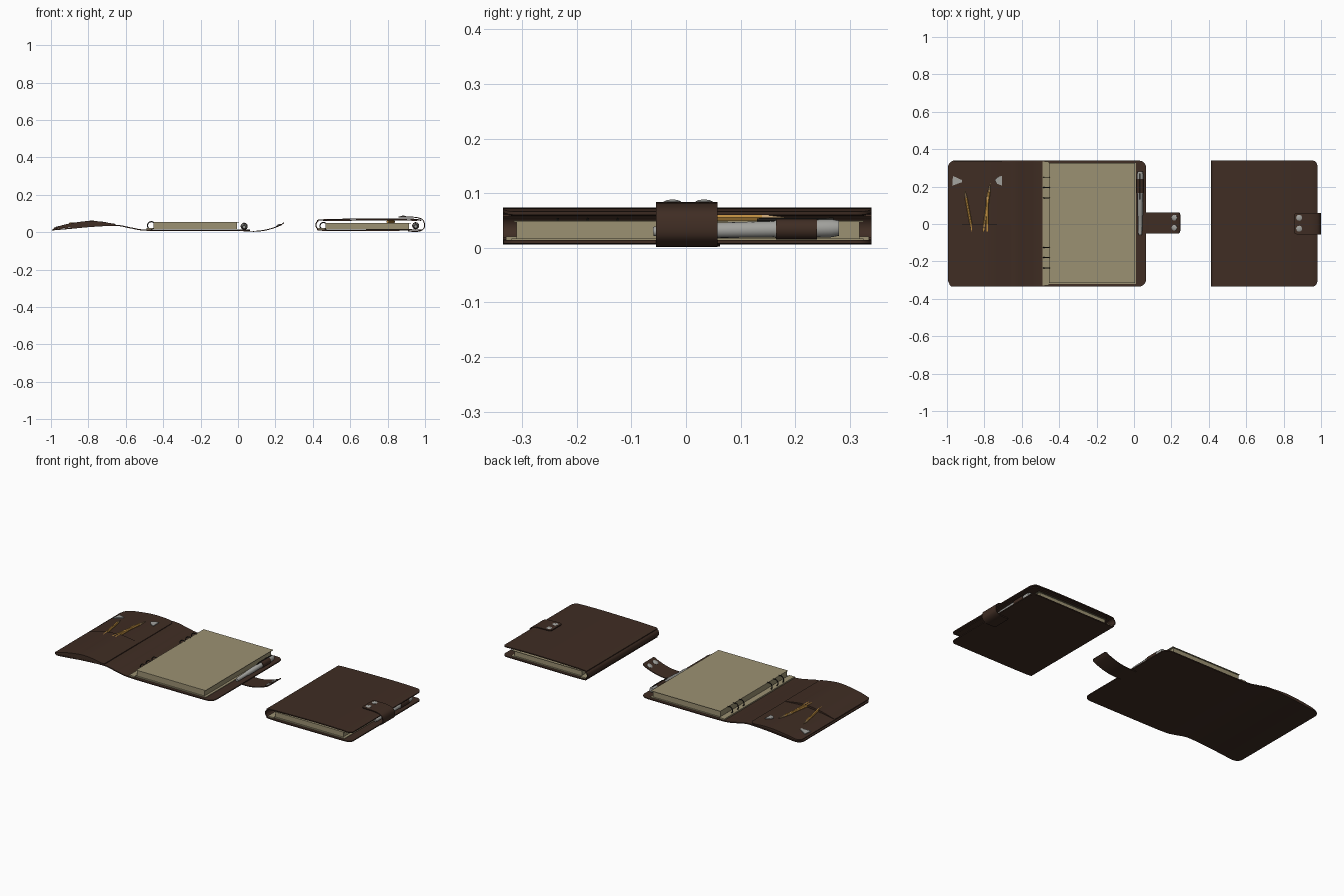
import bpy, bmesh, math
from mathutils import Vector

if "Cube" in bpy.data.objects:
    bpy.data.objects.remove(bpy.data.objects["Cube"])


def material(name, r, g, b):
    m = bpy.data.materials.new(name)
    m.use_nodes = True
    m.diffuse_color = (r, g, b, 1)
    m.node_tree.nodes["Principled BSDF"].inputs["Base Color"].default_value = (r, g, b, 1)
    return m


LEATHER = material("brown leather", .05, .026, .017)
PAPER = material("cream paper", .33, .285, .17)
SILVER = material("grey metal", .36, .36, .34)
BLACK = material("dark metal", .02, .018, .015)
YELLOW = material("pencil yellow", .5, .26, .05)
WOOD = material("pencil wood", .55, .36, .17)


def finish(name, bm, mats, smooth=True):
    bmesh.ops.recalc_face_normals(bm, faces=bm.faces)
    me = bpy.data.meshes.new(name)
    bm.to_mesh(me)
    bm.free()
    for m in mats:
        me.materials.append(m)
    ob = bpy.data.objects.new(name, me)
    bpy.context.collection.objects.link(ob)
    if smooth:
        bpy.ops.object.select_all(action='DESELECT')
        bpy.context.view_layer.objects.active = ob
        ob.select_set(True)
        bpy.ops.object.shade_smooth_by_angle(angle=math.radians(35))
    return ob


def spline(points, steps=10):
    """Smooth curve through the points."""
    p = [Vector(q) for q in points]
    p = [2 * p[0] - p[1]] + p + [2 * p[-1] - p[-2]]
    out = []
    for a, b, c, d in zip(p, p[1:], p[2:], p[3:]):
        for i in range(steps):
            t = i / steps
            out.append(.5 * (2 * b + (c - a) * t + (2 * a - 5 * b + 4 * c - d) * t * t
                             + (3 * b - a - 3 * c + d) * t ** 3))
    return out + [p[-2]]


def sheet(name, points, y0, y1, r=0.0, thick=.006):
    """Bent sheet: side profile of (x, z) or (x, z, thickness), with rounded corners."""
    rows = spline([(q[0], q[1], q[2] if len(q) > 2 else thick) for q in points])
    if r:  # extra rows so the corner arcs come out round
        for end in (0, -1):
            a, b = (rows[0], rows[1]) if end == 0 else (rows[-1], rows[-2])
            extra = [a.lerp(b, min(1, r * k / (b - a).length)) for k in (.04, .15, .35, .6)
                     if r * k < (b - a).length]
            rows = rows[:1] + extra + rows[1:] if end == 0 else rows[:-1] + extra[::-1] + rows[-1:]
    dist = [0]
    for a, b in zip(rows, rows[1:]):
        dist.append(dist[-1] + (b - a).length)
    bm = bmesh.new()
    rings = []
    for i, q in enumerate(rows):
        t = rows[min(i + 1, len(rows) - 1)] - rows[max(i - 1, 0)]
        n = Vector((-t.y, t.x)).normalized() * max(q.z, .002) / 2
        s = r - min(dist[i], dist[-1] - dist[i], r)
        cut = r - math.sqrt(max(r * r - s * s, 0))
        rings.append([bm.verts.new((q.x + k * n.x, y, q.y + k * n.y))
                      for y, k in ((y0 + cut, -1), (y1 - cut, -1), (y1 - cut, 1), (y0 + cut, 1))])
    for a, b in zip(rings, rings[1:]):
        for j in range(4):
            bm.faces.new((a[j], a[(j + 1) % 4], b[(j + 1) % 4], b[j]))
    bm.faces.new(rings[0])
    bm.faces.new(rings[-1])
    return finish(name, bm, [LEATHER])


def box(name, x0, x1, y0, y1, z0, z1, mat):
    bm = bmesh.new()
    bmesh.ops.create_cube(bm, size=1)
    for v in bm.verts:
        v.co = ((x0 + x1) / 2 + v.co.x * (x1 - x0), (y0 + y1) / 2 + v.co.y * (y1 - y0),
                (z0 + z1) / 2 + v.co.z * (z1 - z0))
    return finish(name, bm, [mat], False)


def rod(name, start, end, profile, mats, sides=16, tip=99):
    """Turned rod: profile of (fraction along, radius); faces past 'tip' use the second colour."""
    a, b = Vector(start), Vector(end)
    rot = (b - a).to_track_quat('Z', 'Y')
    bm = bmesh.new()
    rings = [[bm.verts.new(a + rot @ Vector((r * math.cos(math.tau * i / sides),
                                           r * math.sin(math.tau * i / sides), f * (b - a).length)))
              for i in range(sides)] for f, r in profile]
    for k, (p, q) in enumerate(zip(rings, rings[1:])):
        for i in range(sides):
            f = bm.faces.new((p[i], p[(i + 1) % sides], q[(i + 1) % sides], q[i]))
            f.material_index = int(k >= tip)
    bm.faces.new(rings[0])
    bm.faces.new(rings[-1])
    return finish(name, bm, mats)


def pencil(name, start, end):
    rod(name, start, end, [(0, .007), (.82, .007), (1, .001)], [YELLOW, WOOD], 6, 1)


def snap(name, x, y, z, slope=0.0):
    up = Vector((-slope, 0, 1)).normalized() * .007
    c = Vector((x, y, z))
    rod(name, c, c + up, [(0, .016), (.5, .016), (.85, .011), (1, .005)], [SILVER])


def pen(side, x, z):
    """Pen in a leather loop."""
    rod(side + "_pen", (x, -.06, z - .004), (x, .28, z + .002),
        [(0, .008), (.04, .011), (.3, .012), (.31, .014), (.65, .015), (.66, .0165), (.96, .0165), (1, .014)],
        [SILVER])
    rod(side + "_pen_loop", (x, .165, z), (x, .24, z), [(0, .019), (1, .019)], [LEATHER])
    rod(side + "_pen_clip", (x, .13, z + .017), (x, .27, z + .018), [(0, .003), (1, .003)], [BLACK], 8)


def pages(side, x0, x1, z0, z1):
    """Page block, divider sheets, punched margin and binder rings."""
    box(side + "_page_block", x0 + .022, x1 - .01, -.31, .318, z0, z1 - .003, PAPER)
    box(side + "_top_page", x0 + .02, x1, -.315, .325, z1 - .003, z1, PAPER)
    box(side + "_back_page", x0 + .015, x1 + .005, -.32, .325, z0 - .003, z0, PAPER)
    box(side + "_binder_plate", x0 - .015, x0 + .02, -.33, .335, z0 - .004, z0 + .004, PAPER)
    for i, y in enumerate((.25, .195, .14, -.125, -.18, -.235)):
        bm = bmesh.new()
        n, m, rad = 20, 6, (z1 - z0) / 2 + .002
        grid = [[bm.verts.new((x0 + .012 + (rad + .003 * math.cos(v)) * math.cos(u),
                               y + .003 * math.sin(v),
                               (z0 + z1) / 2 + (rad + .003 * math.cos(v)) * math.sin(u)))
                 for v in (math.tau * j / m for j in range(m))]
                for u in (math.tau * k / n for k in range(n))]
        for k in range(n):
            for j in range(m):
                bm.faces.new((grid[k][j], grid[(k + 1) % n][j],
                              grid[(k + 1) % n][(j + 1) % m], grid[k][(j + 1) % m]))
        finish(f"{side}_ring_{i + 1}", bm, [BLACK])


def plate(name, corners):
    """Thin card corner."""
    bm = bmesh.new()
    f = bm.faces.new([bm.verts.new(c) for c in corners])
    top = bmesh.ops.extrude_face_region(bm, geom=[f])
    for v in top["geom"]:
        if isinstance(v, bmesh.types.BMVert):
            v.co.z += .004
    finish(name, bm, [SILVER], False)


# Open organiser: cover, pockets and strap
sheet("open_cover", [(-.995, .012), (-.9, .02), (-.78, .031), (-.65, .036), (-.57, .022),
                     (-.48, .01), (-.2, .009), (.065, .01)], -.335, .34, .04)
sheet("open_inner_panel", [(-.985, .018), (-.9, .031, .012), (-.78, .042, .014), (-.655, .04)],
      -.33, .335, .035)
sheet("open_pocket", [(-.985, .02), (-.9, .035, .022), (-.78, .045, .03), (-.655, .041)],
      -.334, 0, .012)
sheet("open_strap", [(.03, .006), (.1, .005), (.16, .014), (.22, .034), (.246, .05)],
      -.05, .062, .012, .005)
for i, y in enumerate((-.02, .034)):
    snap(f"open_snap_{i + 1}", .217, y, .034, .55)

# Open organiser: contents
pages("open", -.475, .005, .017, .054)
pen("open", .033, .031)
pencil("open_pencil_1", (-.865, -.04, .046), (-.905, .18, .044))
pencil("open_pencil_2", (-.805, -.04, .054), (-.768, .22, .056))
pencil("open_pencil_3", (-.785, -.04, .054), (-.785, .17, .056))
plate("open_card_left", [(-.972, .205, .026), (-.92, .223, .034), (-.92, .235, .034), (-.968, .257, .026)])
plate("open_card_right", [(-.705, .205, .05), (-.705, .257, .05), (-.728, .252, .052),
                          (-.745, .235, .053), (-.732, .215, .052)])

# Closed organiser: cover, strap and snaps
sheet("closed_cover", [(.98, .011), (.75, .01), (.46, .01), (.426, .019), (.416, .038),
                       (.426, .057), (.46, .066), (.75, .071), (.93, .069), (.98, .063)],
      -.335, .34, .03)
sheet("closed_lining", [(.455, .061), (.75, .065), (.96, .063)], -.325, .33, .02, .005)
sheet("closed_strap", [(.91, .005), (.965, .005), (.992, .018), (.997, .042), (.987, .066),
                       (.955, .078), (.9, .081), (.857, .081)], -.055, .058, .012, .005)
for i, y in enumerate((-.025, .033)):
    snap(f"closed_snap_{i + 1}", .883, y, .081)

# Closed organiser: contents
pages("closed", .445, .925, .017, .05)
pen("closed", .95, .034)
pencil("closed_pencil", (.8, -.04, .055), (.84, .18, .055))
